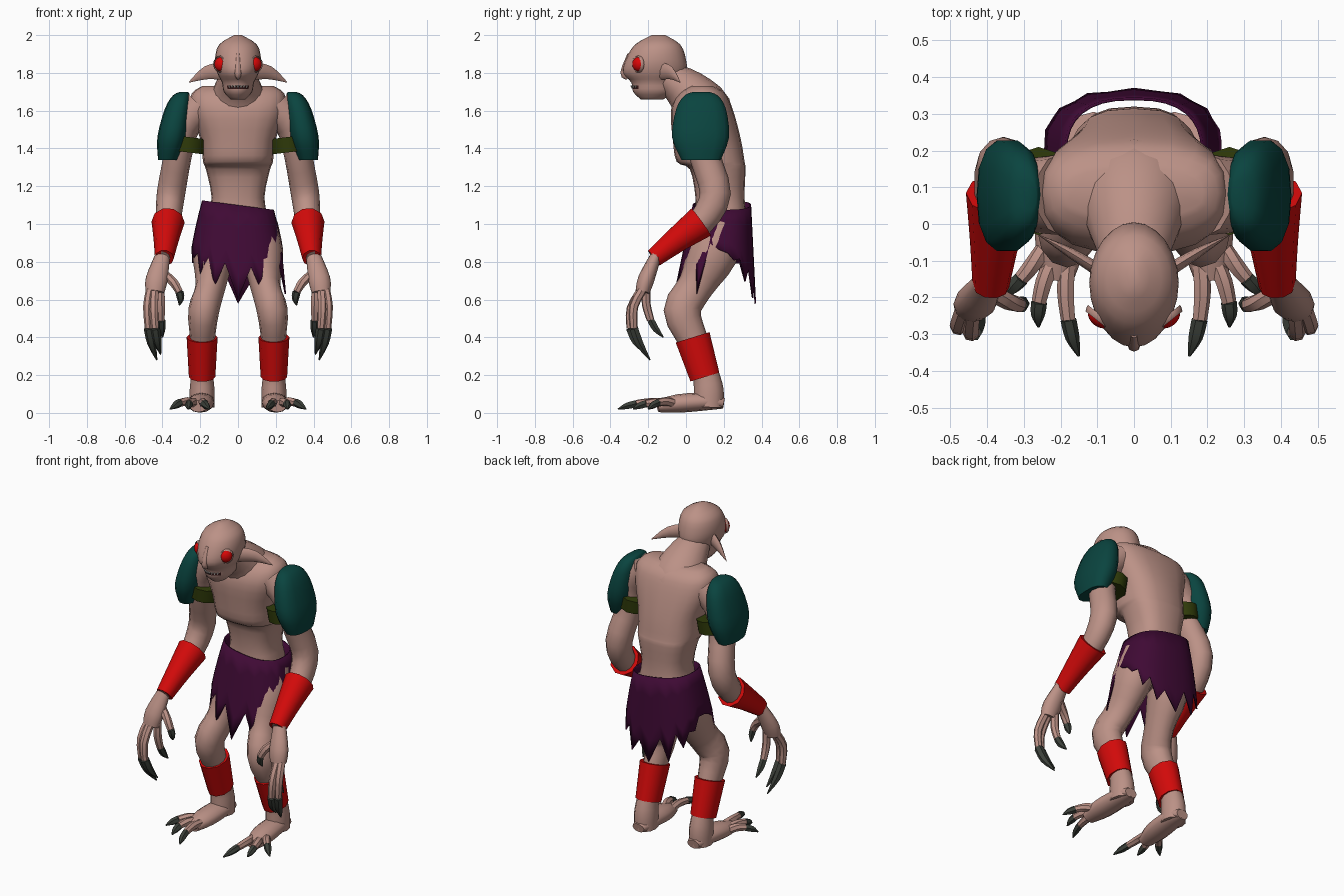
import bpy
import bmesh
import math
import random
from mathutils import Matrix, Vector

random.seed(3)
if "Cube" in bpy.data.objects:
    bpy.data.objects.remove(bpy.data.objects["Cube"])


def material(name, red, green, blue):
    mat = bpy.data.materials.new(name)
    mat.use_nodes = True
    color = (red, green, blue, 1)
    mat.diffuse_color = color
    shader = mat.node_tree.nodes["Principled BSDF"]
    shader.inputs["Base Color"].default_value = color
    return mat


SKIN = material("skin", .5, .285, .24)
RED = material("red_leather", .65, .003, .003)
EYE = material("red_eye", .7, .002, .002)
TEAL = material("teal_plate", .003, .058, .05)
PURPLE = material("purple_cloth", .05, .003, .035)
OLIVE = material("olive_strap", .03, .045, .003)
CLAW = material("dark_claw", .045, .052, .042)
MOUTH = material("dark_mouth", .04, .01, .01)
TOOTH = material("tooth_white", .75, .7, .65)

SIDEWAYS, UPRIGHT = Vector((1, 0, 0)), Vector((0, 0, 1))


def finish(name, bm, mat, mirror=False):
    """Turn a bmesh into a smooth shaded object, mirrored left to right if asked."""
    bmesh.ops.recalc_face_normals(bm, faces=bm.faces)
    mesh = bpy.data.meshes.new(name)
    bm.to_mesh(mesh)
    bm.free()
    mesh.materials.append(mat)
    mesh.shade_smooth()
    mesh.set_sharp_from_angle(angle=math.radians(50))
    obj = bpy.data.objects.new(name, mesh)
    bpy.context.collection.objects.link(obj)
    if mirror:
        obj.modifiers.new("mirror", "MIRROR")
    return obj


def refine(rings, steps=3):
    """Add rings in between along a smooth spline."""
    padded = [rings[0], *rings, rings[-1]]
    result = []
    for before, start, end, after in zip(padded, padded[1:], padded[2:], padded[3:]):
        for step in range(steps):
            t = step / steps
            result.append([
                b + t * (c - a + t * (2 * a - 5 * b + 4 * c - d + t * (3 * (b - c) + d - a))) / 2
                for a, b, c, d in zip(before, start, end, after)])
    result.append(rings[-1])
    return result


def squared(angle, power):
    """Cosine and sine of an angle, pushed towards a rounded square."""
    return [math.copysign(abs(f) ** power, f) for f in (math.cos(angle), math.sin(angle))]


def loft(name, mat, rings, flat=1, sides=12, mirror=True, hint=SIDEWAYS, axis=None, power=1,
         caps=True):
    """Skin a tube over rings of x, y, z, half width and, unless flat sets it, half depth."""
    bm = bmesh.new()
    rings = refine(rings)
    centres = [Vector(ring[:3]) for ring in rings]
    following = centres[1:] + centres[-1:]
    previous = centres[:1] + centres[:-1]
    loops = []
    for ring, centre, ahead, behind in zip(rings, centres, following, previous):
        width, depth = ring[3], ring[4] if len(ring) > 4 else ring[3] * flat
        along = axis or (ahead - behind).normalized()
        across = (hint - along * hint.dot(along)).normalized()
        outward = along.cross(across)
        loop = []
        for k in range(sides):
            c, s = squared(math.tau * k / sides, power)
            loop.append(bm.verts.new(centre + across * width * c + outward * depth * s))
        loops.append(loop)
    for low, high in zip(loops, loops[1:]):
        for k in range(sides):
            bm.faces.new((low[k - 1], low[k], high[k], high[k - 1]))
    if caps:
        bm.faces.new(loops[0])
        bm.faces.new(loops[-1])
    return finish(name, bm, mat, mirror)


def profile(*rows):
    """Level rings from rows of height, front, back and half width."""
    return [(0, (front + back) / 2, height, width, (back - front) / 2)
            for height, front, back, width in rows]


def digit(name, base, bend, tip, radius=.024, claw=1.0):
    """A curved finger or toe that ends in a claw."""
    base, bend, tip = Vector(base), Vector(bend), Vector(tip)

    def ring(t, size):
        point = base.lerp(bend, t).lerp(bend.lerp(tip, t), t)
        return (*point, radius * size)

    split = .6
    loft(name, SKIN, [ring(0, 1), ring(split / 2, 1), ring(split, .85)], sides=7)
    loft(name + "_claw", CLAW, [ring(split, claw * .9), ring(.8, claw * .8), ring(1, .15)], sides=6)


# Torso and neck
loft("torso", SKIN, profile(
    (.84, .08, .3, .12), (1, .05, .32, .16), (1.14, .05, .31, .14), (1.29, .02, .315, .17),
    (1.33, -.05, .31, .185), (1.45, -.07, .29, .2), (1.6, -.08, .25, .25),
    (1.69, -.04, .21, .245), (1.73, .02, .15, .19)),
    sides=20, mirror=False, axis=UPRIGHT, power=.75)
loft("neck", SKIN, [(0, -.1, 1.78, .09), (0, 0, 1.71, .13), (0, .09, 1.6, .17), (0, .1, 1.5, .14)],
     flat=.9, sides=16, mirror=False)

# Head, with a dark band of faces for the mouth
head = loft("head", SKIN, profile(
    (1.66, -.24, -.12, .04), (1.7, -.28, -.06, .075), (1.75, -.29, -.05, .085),
    (1.8, -.335, 0, .11), (1.87, -.32, 0, .122), (1.95, -.27, -.03, .1), (2, -.18, -.11, .02)),
    sides=24, mirror=False, axis=UPRIGHT)
head.data.materials.append(MOUTH)
for face in head.data.polygons:
    if 1.72 < face.center.z < 1.73 and face.center.y < -.24:
        face.material_index = 1

# Small teeth along the mouth
bm = bmesh.new()
for i in range(-3, 4):
    around = i * .2
    place = Vector((.08 * math.sin(around), -.17 - .117 * math.cos(around), 1.726))
    bmesh.ops.create_cone(bm, cap_ends=True, segments=4, radius1=0, radius2=.008, depth=.017,
                          matrix=Matrix.Translation(place))
finish("teeth", bm, TOOTH)

# Nose ridge and pointed ears
loft("nose", SKIN, [(0, -.3, 1.9, .01), (0, -.33, 1.8, .018), (0, -.31, 1.77, .008)],
     sides=8, mirror=False)
loft("ears", SKIN, [(.09, -.13, 1.81, .045), (.17, -.08, 1.8, .035), (.26, -.03, 1.75, .002)],
     flat=.4, sides=8, hint=UPRIGHT)


def dome(radius, reach, steps=4):
    """Rings of a shallow bulge on the side of the face, up to an angle."""
    centre, outward = Vector((.092, -.253, 1.846)), Vector((.62, -.78, 0))
    angles = [reach * i / steps for i in range(steps + 1)]
    return [(*(centre + outward * radius * (math.sin(a) * .8 - .1)), radius * math.cos(a))
            for a in angles]


# Eyes and eyelids
loft("eyes", EYE, dome(.039, 1.5), hint=UPRIGHT)
loft("eyelids", SKIN, dome(.046, .5), hint=UPRIGHT, caps=False)

# Arms, palms and fingers
loft("arms", SKIN, [(.2, .08, 1.62, .1), (.29, .08, 1.52, .09), (.32, .1, 1.36, .075),
                    (.355, .155, 1.16, .075), (.37, .08, 1.01, .065), (.38, -.05, .915, .05),
                    (.4, -.17, .82, .04)], flat=1.1)
loft("palms", SKIN, [(.4, -.16, .83, .04), (.43, -.21, .71, .058), (.44, -.23, .64, .05)],
     flat=.75)
digit("outer_finger", (.46, -.22, .67), (.51, -.36, .5), (.43, -.19, .28), claw=1.2)
digit("middle_finger", (.44, -.23, .66), (.46, -.38, .48), (.41, -.21, .31), claw=1.2)
digit("inner_finger", (.41, -.21, .67), (.41, -.23, .5), (.4, -.12, .4))
digit("thumb", (.4, -.18, .74), (.28, -.25, .66), (.31, -.2, .57))

# Legs, feet and toes
loft("legs", SKIN, [(.11, .19, 1, .1), (.13, .14, .84, .11), (.145, .05, .67, .08),
                    (.182, -.02, .54, .082), (.188, .04, .38, .065), (.19, .1, .22, .058),
                    (.19, .12, .12, .066), (.19, .12, .03, .066)], flat=1.2)
loft("feet", SKIN, [(.19, .2, .05, .04), (.19, .12, .06, .065), (.2, -.04, .05, .07),
                    (.21, -.15, .035, .045)], flat=.7)
digit("inner_toe", (.18, -.1, .05), (.2, -.24, .07), (.15, -.36, .02))
digit("middle_toe", (.22, -.1, .05), (.27, -.2, .07), (.26, -.28, .02))
digit("outer_toe", (.24, -.06, .05), (.29, -.14, .08), (.36, -.2, .02))

# Red wrist and shin cuffs
loft("wrist_cuffs", RED, [(.37, .08, 1.01, .088), (.38, -.05, .915, .067), (.39, -.17, .82, .05)],
     flat=1.05, sides=10)
loft("shin_cuffs", RED, [(.19, .035, .4, .082), (.19, .1, .19, .07)], flat=1.2, sides=10)

# Shoulder plates and the straps beneath them
loft("shoulder_plates", TEAL, [(.285, .08, 1.7, .02), (.3, .08, 1.68, .045), (.32, .08, 1.61, .067),
                               (.35, .077, 1.46, .077), (.37, .08, 1.34, .053)],
     flat=2, sides=14, axis=UPRIGHT, power=.8)
loft("arm_straps", OLIVE, [(.26, .09, 1.46, .1), (.27, .09, 1.38, .095)], flat=1.2)

# Ragged loincloth, short at the hips and pointed along the hem
bm = bmesh.new()
columns, rows = [], 4
for k in range(32):
    c, s = squared(math.tau * k / 32, .8)
    top = 1.1 - .025 * s
    bottom = .76 + .12 * s * s + min(c, 0) * .05 + random.uniform(-.03, .03)
    if k % 2 == 0:
        bottom -= .14 * abs(c)
    if k == 6:
        bottom = .63
    column = []
    for row in range(rows + 1):
        drop = (top - bottom) * row / rows
        width = .19 + .28 * drop - .22 * drop * drop
        depth = .155 + .13 * drop
        centre = .19 - .08 * drop
        column.append(bm.verts.new((width * s, centre - depth * c, top - drop)))
    columns.append(column)
for left, right in zip(columns, columns[1:] + columns[:1]):
    for row in range(rows):
        bm.faces.new((left[row], right[row], right[row + 1], left[row + 1]))
cloth = finish("loincloth", bm, PURPLE)
cloth.modifiers.new("thickness", "SOLIDIFY").thickness = .008
